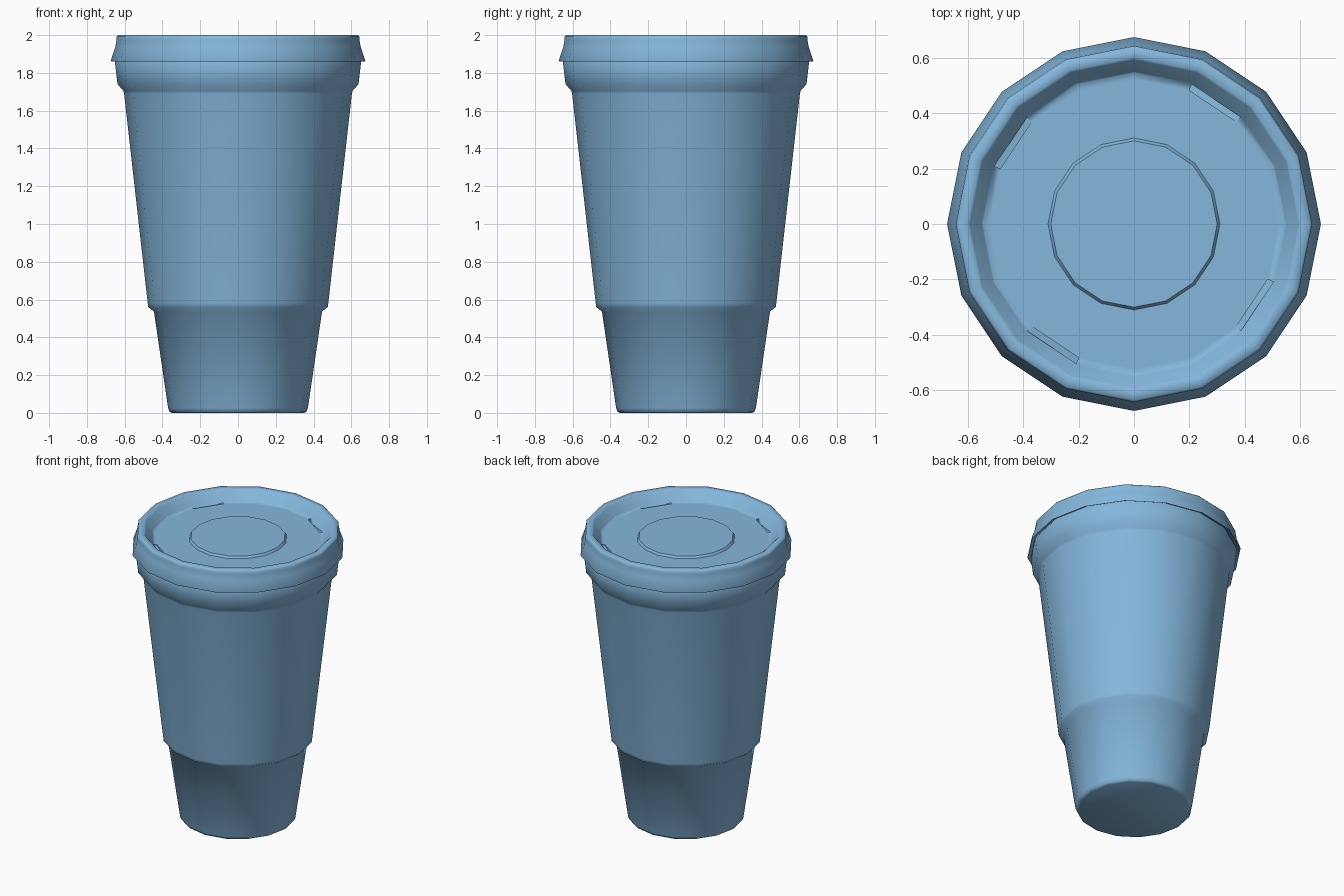
import bpy, bmesh, math

cube = bpy.data.objects.get("Cube")
if cube:
    bpy.data.objects.remove(cube, do_unlink=True)

SIDES = 16
STEP = math.tau / SIDES

blue = bpy.data.materials.new("light_blue_plastic")
blue.use_nodes = True
colour = (0.235, 0.475, 0.72, 1)
blue.diffuse_color = colour
blue.node_tree.nodes["Principled BSDF"].inputs["Base Color"].default_value = colour


def lathe(bm, profile, cap_start=False, cap_end=False):
    """Sweep (radius, height) points round z; returns the rings of vertices."""
    rings = [[bm.verts.new((r * math.cos(i * STEP), r * math.sin(i * STEP), z))
              for i in range(SIDES)] for r, z in profile]
    for a, b in zip(rings, rings[1:]):
        for i in range(SIDES):
            j = (i + 1) % SIDES
            bm.faces.new((a[i], a[j], b[j], b[i]))
    if cap_start:
        bm.faces.new(rings[0][::-1])
    if cap_end:
        bm.faces.new(rings[-1])
    return rings


def finish(bm, name, angle):
    mesh = bpy.data.meshes.new(name)
    bm.to_mesh(mesh)
    bm.free()
    mesh.materials.append(blue)
    obj = bpy.data.objects.new(name, mesh)
    bpy.context.collection.objects.link(obj)
    bpy.ops.object.select_all(action="DESELECT")
    obj.select_set(True)
    bpy.context.view_layer.objects.active = obj
    bpy.ops.object.shade_smooth_by_angle(angle=math.radians(angle))
    return obj


# Cup: narrow foot, stepped body and flared collar
bm = bmesh.new()
lathe(bm, [(0.35, 0), (0.362, 0.006), (0.37, 0.025), (0.445, 0.537),
           (0.475, 0.56), (0.478, 0.58), (0.603, 1.69), (0.607, 1.705),
           (0.638, 1.74), (0.652, 1.86), (0.63, 1.9)], cap_start=True)
finish(bm, "cup", 60)

# Lid: flared skirt, rolled rim, sunken floor with a raised centre disc
bm = bmesh.new()
rings = lathe(bm, [(0.645, 1.875), (0.672, 1.86), (0.674, 1.866), (0.65, 1.935),
                   (0.643, 1.975), (0.642, 1.992), (0.635, 2.0), (0.6, 2.0), (0.592, 1.993),
                   (0.55, 1.935), (0.545, 1.93), (0.522, 1.93),
                   (0.31, 1.93), (0.3, 1.944)], cap_end=True)

# Four wedge-shaped slots at the edge of the floor
outer, inner = rings[10], rings[11]
for k in range(2, SIDES, 4):
    edge = [outer[k], outer[k + 1], inner[k + 1], inner[k]]
    face = next(f for f in outer[k].link_faces if set(f.verts) == set(edge))
    low = []
    for v, drop in zip(edge, (0.004, 0.035, 0.035, 0.004)):
        low.append(bm.verts.new((v.co.x, v.co.y, v.co.z - drop)))
    bm.faces.remove(face)
    bm.faces.new(low)
    for i in range(4):
        j = (i + 1) % 4
        bm.faces.new((edge[i], edge[j], low[j], low[i]))
finish(bm, "lid", 50)
